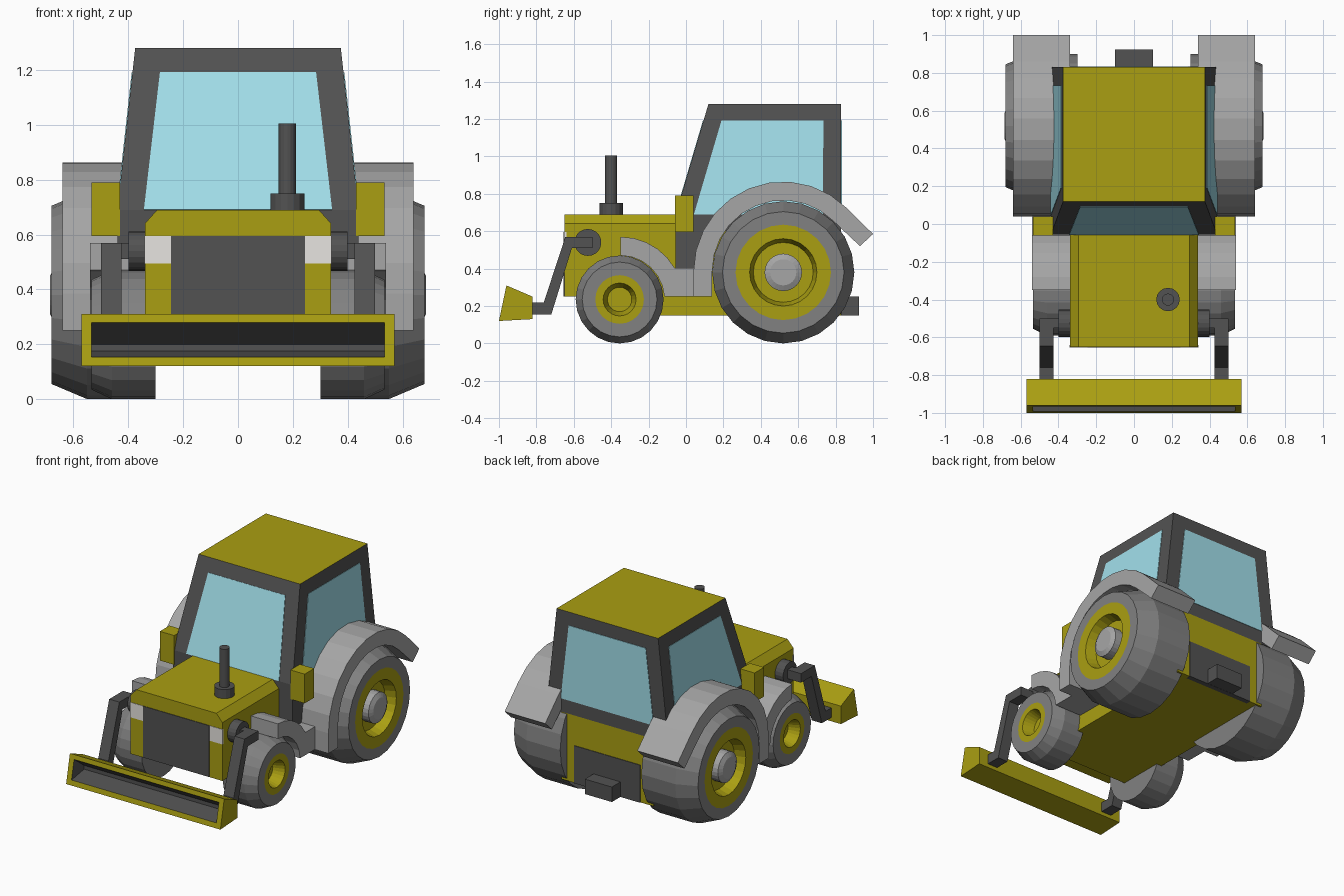
import bpy, bmesh, math
from mathutils import Vector

if "Cube" in bpy.data.objects:
    bpy.data.objects.remove(bpy.data.objects["Cube"])


def material(name, rgb):
    m = bpy.data.materials.new(name)
    m.diffuse_color = (*rgb, 1)
    m.use_nodes = True
    m.node_tree.nodes["Principled BSDF"].inputs["Base Color"].default_value = m.diffuse_color
    return m


YELLOW = material("yellow_paint", (0.40, 0.345, 0.006))
DARK = material("dark_trim", (0.085, 0.085, 0.085))
TYRE = material("tyre_rubber", (0.22, 0.22, 0.22))
GLASS = material("glass", (0.36, 0.74, 0.83))
LAMP = material("lamp", (0.8, 0.78, 0.75))
GREY = material("grey_panel", (0.38, 0.38, 0.38))


def finish(name, bm, mats, mirror=False):
    bmesh.ops.recalc_face_normals(bm, faces=bm.faces)
    me = bpy.data.meshes.new(name)
    bm.to_mesh(me)
    bm.free()
    for m in mats:
        me.materials.append(m)
    ob = bpy.data.objects.new(name, me)
    bpy.context.collection.objects.link(ob)
    if mirror:
        ob.modifiers.new("mirror", 'MIRROR')
    return ob


def prism(name, profile, a, b, mat, axis='x', mirror=False):
    """Extrude a 2D profile from a to b; (y,z) for axis x, (x,z) for axis y."""
    bm = bmesh.new()
    place = (lambda p: (a, p[0], p[1])) if axis == 'x' else (lambda p: (p[0], a, p[1]))
    face = bm.faces.new([bm.verts.new(place(p)) for p in profile])
    new = bmesh.ops.extrude_face_region(bm, geom=[face])["geom"]
    move = Vector((b - a, 0, 0) if axis == 'x' else (0, b - a, 0))
    bmesh.ops.translate(bm, vec=move, verts=[v for v in new if isinstance(v, bmesh.types.BMVert)])
    return finish(name, bm, [mat], mirror)


def box(name, x0, x1, y0, y1, z0, z1, mat, mirror=False):
    return prism(name, [(y0, z0), (y1, z0), (y1, z1), (y0, z1)], x0, x1, mat, 'x', mirror)


def lathe(name, rings, centre, mats, slots=None, axis='x', sides=24, mirror=False):
    """Turn (distance, radius) rings about an axis; slots give the material of each band."""
    bm = bmesh.new()
    loops = []
    for d, r in rings:
        loop = []
        for i in range(sides):
            t = 2 * math.pi * i / sides
            c, s = r * math.cos(t), r * math.sin(t)
            p = (d, centre[0] + c, centre[1] + s) if axis == 'x' else (centre[0] + c, centre[1] + s, d)
            loop.append(bm.verts.new(p))
        loops.append(loop)
    for k in range(len(loops) - 1):
        for i in range(sides):
            j = (i + 1) % sides
            f = bm.faces.new((loops[k][i], loops[k][j], loops[k + 1][j], loops[k + 1][i]))
            f.material_index = slots[k] if slots else 0
    bm.faces.new(loops[0])
    bm.faces.new(loops[-1]).material_index = slots[-1] if slots else 0
    return finish(name, bm, mats, mirror)


def arc(cy, cz, r, a0, a1, n):
    return [(cy + r * math.cos(math.radians(a0 + (a1 - a0) * i / n)),
             cz + r * math.sin(math.radians(a0 + (a1 - a0) * i / n))) for i in range(n + 1)]


# Hood and chassis
prism("hood", [(-.34, .25), (.34, .25), (.34, .64), (.295, .69), (-.295, .69), (-.34, .64)],
      -.65, -.05, YELLOW, 'y')
prism("chassis", [(-.5, .25), (-.45, .15), (.83, .15), (.83, .60), (-.05, .60), (-.05, .25)],
      -.34, .34, YELLOW)
box("grille", -.245, .245, -.654, -.62, .252, .595, DARK)
box("headlight", .245, .341, -.653, -.64, .495, .595, LAMP, True)

# Rear panel and hitch
box("rear_panel", -.245, .245, .80, .834, .149, .40, DARK)
box("hitch", -.1, .1, .82, .925, .15, .25, DARK)

# Exhaust
lathe("exhaust", [(.68, .062), (.75, .062), (.75, .032), (1.005, .032)], (.18, -.4), [DARK],
      axis='z', sides=16)

# Cab: dark base, tapered upper frame with roof
prism("cab_base", [(-.055, .40), (.10, .40), (.10, .60), (.83, .60), (.83, .69), (-.055, .69)],
      -.44, .44, DARK)
low = [Vector(p) for p in ((-.44, -.055, .69), (.44, -.055, .69), (.44, .83, .69), (-.44, .83, .69))]
top = [Vector(p) for p in ((-.375, .12, 1.28), (.375, .12, 1.28), (.375, .83, 1.28), (-.375, .83, 1.28))]
bm = bmesh.new()
lv, tv = [bm.verts.new(p) for p in low], [bm.verts.new(p) for p in top]
for i in range(4):
    j = (i + 1) % 4
    bm.faces.new((lv[i], lv[j], tv[j], tv[i]))
bm.faces.new(lv)
bm.faces.new(tv).material_index = 1
finish("cab_frame_and_roof", bm, [DARK, YELLOW])

# Window panes laid on the four cab sides
for i, side in enumerate(("front", "right", "rear", "left")):
    j = (i + 1) % 4
    a, b, c, d = low[i], low[j], top[j], top[i]
    out = (b - a).cross(d - a).normalized() * .003
    bm = bmesh.new()
    pts = []
    for u, v in ((.11, 0), (.89, 0), (.87, .85), (.13, .85)):
        pts.append(bm.verts.new(a.lerp(b, u).lerp(d.lerp(c, u), v) + out))
    f = bm.faces.new(pts)
    ext = bmesh.ops.extrude_face_region(bm, geom=[f])["geom"]
    bmesh.ops.translate(bm, vec=-2 * out, verts=[e for e in ext if isinstance(e, bmesh.types.BMVert)])
    finish(side + "_window", bm, [GLASS])

# Yellow side boxes by the cab
box("side_box", .43, .535, -.06, .04, .595, .79, YELLOW, True)

# Fenders
prism("rear_fender",
      [(.04, .25)] + arc(.52, .385, .48, 180, 45, 10) + [(1.0, .585), (.93, .52)]
      + arc(.52, .385, .38, 45, 180, 10) + [(.14, .25)], .34, .64, GREY, mirror=True)
prism("front_fender_and_step",
      arc(-.35, .235, .335, 90, 30, 5) + [(.05, .4025), (.05, .25)]
      + arc(-.35, .235, .235, 4, 90, 6), .33, .54, GREY, mirror=True)

# Wheels: tyre, rim and hub in one turned profile
lathe("rear_wheel",
      [(.30, .38), (.55, .38), (.68, .325), (.68, .255), (.68, .18), (.61, .16), (.61, .10),
       (.67, .10), (.685, .07)], (.52, .38),
      [TYRE, YELLOW, GREY], [0, 0, 0, 1, 1, 1, 2, 2, 2], mirror=True)
lathe("front_wheel",
      [(.30, .235), (.46, .235), (.535, .20), (.535, .13), (.535, .088), (.46, .065)],
      (-.355, .235), [TYRE, YELLOW], [0, 0, 0, 1, 1, 1], mirror=True)

# Loader arms and pivots
lathe("arm_pivot", [(.33, .072), (.40, .072)], (-.525, .54), [DARK], sides=20, mirror=True)
box("arm_pin", .39, .46, -.55, -.50, .51, .57, DARK, True)
prism("loader_arm", [(-.50, .57), (-.645, .57), (-.76, .22), (-.83, .22), (-.83, .155),
                     (-.72, .155), (-.61, .51), (-.50, .51)], .425, .50, DARK, mirror=True)

# Bucket: yellow shell whose front opens into a dark wedge
bm = bmesh.new()


def ring(hx, pts):
    """Quad corners: lower left, lower right, upper right, upper left."""
    (y0, z0), (y1, z1) = pts
    return [bm.verts.new(p) for p in ((-hx, y0, z0), (hx, y0, z0), (hx, y1, z1), (-hx, y1, z1))]


shell = [ring(.57, [(-.82, .13), (-.82, .25)]), ring(.57, [(-1.0, .12), (-.96, .31)]),
         ring(.535, [(-.993, .153), (-.966, .28)]), ring(.535, [(-.86, .175), (-.86, .20)])]
bm.faces.new(shell[0])
for k in range(3):
    for i in range(4):
        j = (i + 1) % 4
        f = bm.faces.new((shell[k][i], shell[k][j], shell[k + 1][j], shell[k + 1][i]))
        f.material_index = 1 if k == 2 else 0
bm.faces.new(shell[3]).material_index = 1
finish("bucket", bm, [YELLOW, DARK])
